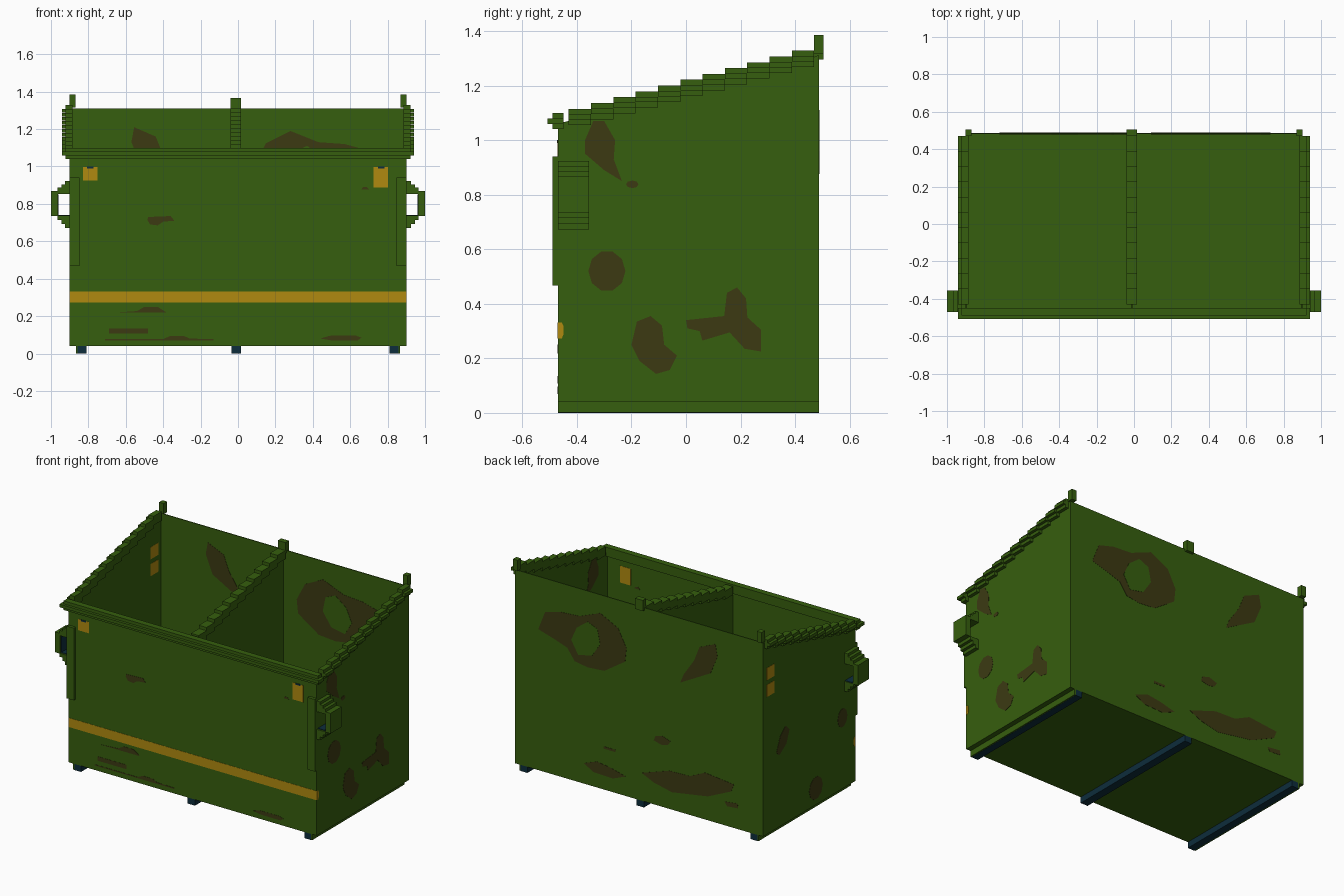
import bpy, bmesh, math
from mathutils import Vector

cube = bpy.data.objects.get("Cube")
if cube:
    bpy.data.objects.remove(cube, do_unlink=True)


def material(name, rgb):
    m = bpy.data.materials.new(name)
    m.use_nodes = True
    m.diffuse_color = (*rgb, 1)
    bsdf = m.node_tree.nodes["Principled BSDF"]
    bsdf.inputs["Base Color"].default_value = (*rgb, 1)
    bsdf.inputs["Roughness"].default_value = 0.9
    return m


GREEN = material("painted green", (0.037, 0.114, 0.0044))
RUST = material("rust brown", (0.045, 0.042, 0.006))
YELLOW = material("warning yellow", (0.434, 0.254, 0.005))
TEAL = material("dark teal", (0.004, 0.026, 0.045))


def finish(name, bm, mat):
    bmesh.ops.recalc_face_normals(bm, faces=bm.faces)
    me = bpy.data.meshes.new(name)
    bm.to_mesh(me)
    bm.free()
    me.materials.append(mat)
    ob = bpy.data.objects.new(name, me)
    bpy.context.collection.objects.link(ob)
    return ob


def boxes(name, ranges, mat=GREEN):
    """One object made of boxes given as (x0, x1, y0, y1, z0, z1)."""
    bm = bmesh.new()
    for x0, x1, y0, y1, z0, z1 in ranges:
        verts = bmesh.ops.create_cube(bm, size=1)["verts"]
        for v in verts:
            v.co = Vector(((x0 + x1) / 2 + v.co.x * (x1 - x0),
                           (y0 + y1) / 2 + v.co.y * (y1 - y0),
                           (z0 + z1) / 2 + v.co.z * (z1 - z0)))
    return finish(name, bm, mat)


def mirrored(ranges):
    return ranges + [(-b, -a, c, d, e, f) for a, b, c, d, e, f in ranges]


def prism(name, pts, axis, lo, hi, mat=GREEN):
    """Extrude an outline in (x, z) along y, or in (y, z) along x."""
    bm = bmesh.new()
    place = (lambda a, b: (lo, a, b)) if axis == "x" else (lambda a, b: (a, lo, b))
    face = bm.faces.new([bm.verts.new(place(*p)) for p in pts])
    out = bmesh.ops.extrude_face_region(bm, geom=[face])["geom"]
    shift = Vector((hi - lo, 0, 0) if axis == "x" else (0, hi - lo, 0))
    bmesh.ops.translate(bm, vec=shift, verts=[g for g in out if isinstance(g, bmesh.types.BMVert)])
    return finish(name, bm, mat)


def oval(cy, cz, ry, rz, n=10):
    return [(cy + ry * math.cos(2 * math.pi * i / n),
             cz + rz * math.sin(2 * math.pi * i / n)) for i in range(n)]


# Body: thin walls, floor and centre divider
T = 0.006
XW, YF, YB = 0.9, -0.47, 0.487
slope = [(YF, 0.04), (YB, 0.04), (YB, 1.31), (YF, 1.06)]
prism("right_wall", slope, "x", XW - T, XW)
prism("left_wall", slope, "x", -XW, -XW + T)
prism("divider_wall", slope, "x", -0.017, -0.007)
boxes("front_wall", [(-XW, XW, YF, YF + T, 0.04, 1.06)])
boxes("back_wall", [(-XW, XW, YB - T, YB, 0.04, 1.31)])
boxes("floor", [(-XW, XW, YF, YB, 0.04, 0.04 + T)])

# Front rim and stepped sloping rims
boxes("front_rim", [(-0.922, 0.922, -0.49, -0.45, 1.04, 1.10),
                    (-0.94, 0.94, -0.507, -0.45, 1.06, 1.08)])
STEPS = 11
side, middle = [], []
for i in range(STEPS):
    w = 0.9 / STEPS
    y0, top = -0.43 + i * w, 1.115 + i * 0.0213
    side += [(0.885, 0.922, y0, y0 + w, top - 0.06, top),
             (0.92, 0.94, y0, y0 + w, top - 0.04, top - 0.02)]
    middle.append((-0.04, 0.015, y0, y0 + w, top - 0.07, top - 0.015))
boxes("side_rims", mirrored(side))
boxes("divider_rim", middle)

# Hinge posts along the back
boxes("hinge_posts", mirrored([(0.868, 0.902, 0.47, 0.505, 1.315, 1.385)])
      + [(-0.04, 0.015, 0.47, 0.505, 1.295, 1.365)])

# Lifting sleeves on both sides and reinforcing pads at the front corners
sleeve = [(0.963, 1.0, -0.47, -0.355, 0.735, 0.868)]
for k, x in enumerate((0.9, 0.92, 0.94)):
    sleeve += [(x, x + 0.025, -0.47, -0.355, 0.853, 0.923 - 0.018 * k),
               (x, x + 0.025, -0.47, -0.355, 0.672 + 0.021 * k, 0.737)]
boxes("lift_sleeves", mirrored(sleeve))
boxes("sleeve_liners", mirrored([(0.959, 0.963, -0.46, -0.36, 0.738, 0.85),
                                 (0.902, 0.96, -0.46, -0.36, 0.737, 0.741)]), TEAL)
boxes("corner_pads", mirrored([(0.848, 0.9, -0.49, -0.465, 0.467, 0.94)]))

# Skids with green outer flanges
boxes("skids", mirrored([(0.81, 0.858, YF, YB, 0, 0.04)])
      + [(-0.036, 0.017, YF, YB, 0, 0.04)], TEAL)
boxes("skid_flanges", mirrored([(0.858, 0.867, YF, YB, 0.001, 0.04)]))

# Plates that show on both faces of a wall
E = 0.0014
WALLS = {"front": ("y", YF - E, YF + T + E), "back": ("y", YB - T - E, YB + E),
         "right": ("x", XW - T - E, XW + E), "left": ("x", -XW - E, -XW + T + E)}


def plate(wall, name, pts, mat=RUST):
    prism(f"{wall}_{name}", pts, *WALLS[wall], mat)


def rect(a, b, z0, z1):
    return [(a, z0), (b, z0), (b, z1), (a, z1)]


# Yellow stripe and labels
plate("front", "stripe", rect(-XW, XW, 0.272, 0.332), YELLOW)
for wall in ("right", "left"):
    plate(wall, "stripe_end", [(YF, 0.272), (-0.456, 0.272), (-0.45, 0.285),
                               (-0.45, 0.32), (-0.456, 0.332), (YF, 0.332)], YELLOW)
plate("front", "label_a", rect(-0.83, -0.75, 0.925, 0.998), YELLOW)
plate("front", "label_b", rect(0.725, 0.803, 0.888, 0.998), YELLOW)
for x in (-0.79, 0.766):
    boxes("label_clip", [(x - 0.018, x + 0.018, YF - 0.003, YF, 0.99, 1.0)], TEAL)
plate("left", "label_upper", rect(0.37, 0.45, 1.05, 1.13), YELLOW)
plate("left", "label_lower", rect(0.37, 0.45, 0.94, 1.02), YELLOW)

# Rust on the front
plate("front", "rust_a", [(-0.48, 0.73), (-0.36, 0.735), (-0.34, 0.71), (-0.4, 0.705),
                          (-0.43, 0.685), (-0.47, 0.69), (-0.485, 0.715)])
plate("front", "rust_b", rect(-0.69, -0.48, 0.107, 0.135))
plate("front", "rust_c", [(-0.67, 0.218), (-0.38, 0.218), (-0.43, 0.25), (-0.5, 0.25), (-0.54, 0.227)])
plate("front", "rust_d", [(-0.71, 0.07), (-0.13, 0.07), (-0.13, 0.077), (-0.26, 0.08),
                          (-0.29, 0.095), (-0.36, 0.095), (-0.4, 0.077), (-0.71, 0.077)])
plate("front", "rust_e", [(0.44, 0.08), (0.5, 0.07), (0.64, 0.07), (0.66, 0.085), (0.63, 0.096), (0.49, 0.095)])
plate("front", "rust_f", [(0.66, 0.878), (0.7, 0.878), (0.69, 0.889), (0.67, 0.892)])

# Rust on the right side
plate("right", "rust_a", [(-0.37, 0.95), (-0.3, 0.89), (-0.235, 0.85), (-0.265, 0.93),
                          (-0.26, 1.0), (-0.3, 1.07), (-0.34, 1.07), (-0.37, 1.0)])
plate("right", "rust_b", oval(-0.197, 0.838, 0.023, 0.014, 8))
plate("right", "rust_c", oval(-0.29, 0.52, 0.068, 0.075))
plate("right", "rust_d", [(-0.2, 0.25), (-0.18, 0.335), (-0.13, 0.355), (-0.088, 0.32), (-0.08, 0.25),
                          (-0.033, 0.21), (-0.06, 0.157), (-0.11, 0.143), (-0.17, 0.19)])
plate("right", "rust_e", [(0, 0.34), (0.14, 0.355), (0.15, 0.44), (0.187, 0.46), (0.22, 0.42),
                          (0.225, 0.35), (0.275, 0.305), (0.275, 0.225), (0.215, 0.235),
                          (0.16, 0.295), (0.06, 0.265), (0.05, 0.3), (0.005, 0.31)])

# Rust on the left side
plate("left", "rust_a", [(0.35, 0.535), (0.31, 0.63), (0.256, 0.68), (0.215, 0.64), (0.246, 0.56), (0.32, 0.51)])
plate("left", "rust_b", oval(-0.335, 0.505, 0.05, 0.062))
plate("left", "rust_c", oval(-0.06, 0.15, 0.07, 0.075))

# Rust on the back, including a ring with clean paint in its middle
plate("back", "rust_ring", [(0.73, 0.965), (0.68, 1.09), (0.57, 1.12), (0.43, 1.13), (0.28, 1.19),
                            (0.15, 1.125), (0.09, 1.01), (0.1, 0.92), (0.25, 0.82), (0.37, 0.81),
                            (0.465, 0.825), (0.52, 0.9), (0.61, 0.93)])
prism("back_ring_centre", [(0.49, 0.96), (0.45, 1.05), (0.37, 1.11), (0.3, 1.08), (0.28, 0.985),
                           (0.34, 0.895), (0.44, 0.875)], "y", YB - T - 2 * E, YB + 2 * E)
plate("back", "rust_b", [(-0.4, 1.06), (-0.44, 1.16), (-0.555, 1.21), (-0.57, 1.13),
                         (-0.52, 1.01), (-0.42, 0.955), (-0.3, 0.89), (-0.325, 0.95)])
plate("back", "rust_c", [(-0.107, 0.46), (-0.12, 0.49), (-0.17, 0.505), (-0.23, 0.485), (-0.21, 0.455), (-0.165, 0.445)])
plate("back", "rust_d", [(0.4, 0.175), (0.305, 0.21), (0.21, 0.197), (0.095, 0.168), (0.19, 0.13), (0.33, 0.135)])
plate("back", "rust_e", rect(0.17, 0.255, 0.308, 0.323))
plate("back", "rust_f", [(-0.02, 0.223), (-0.22, 0.29), (-0.37, 0.295), (-0.48, 0.347), (-0.69, 0.325),
                         (-0.67, 0.275), (-0.5, 0.197), (-0.24, 0.155), (-0.11, 0.183)])
plate("back", "rust_g", [(-0.62, 0.196), (-0.715, 0.207), (-0.72, 0.177), (-0.64, 0.17)])
